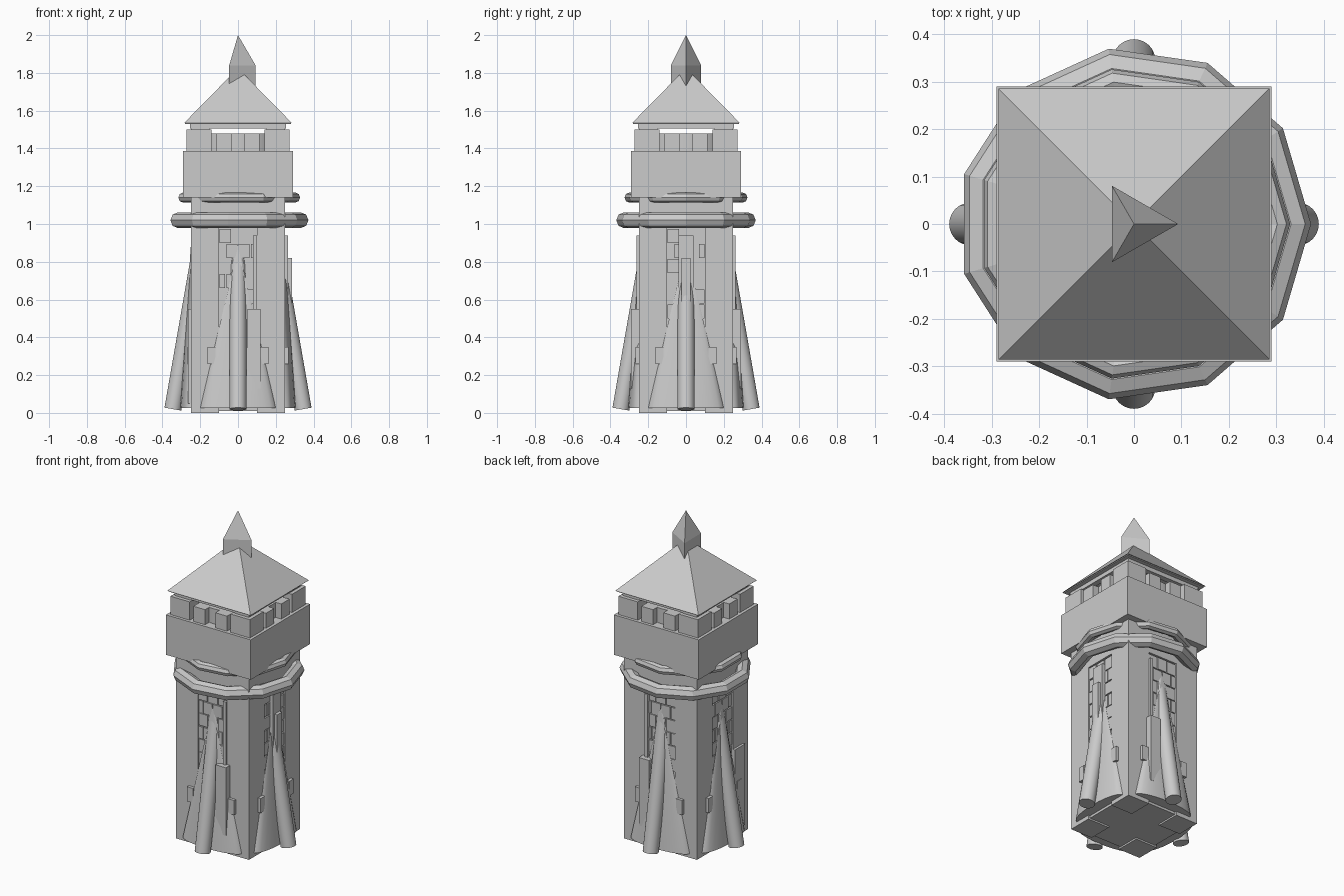
import bpy, math, random
from mathutils import Matrix, Vector

if "Cube" in bpy.data.objects:
    bpy.data.objects.remove(bpy.data.objects["Cube"])

random.seed(4)


def box(name, x0, x1, y0, y1, z0, z1, turn=0.0):
    bpy.ops.mesh.primitive_cube_add(size=1)
    o = bpy.context.object
    o.name = name
    size = Matrix.Diagonal((x1 - x0, y1 - y0, z1 - z0, 1))
    mid = Matrix.Translation(((x0 + x1) / 2, (y0 + y1) / 2, (z0 + z1) / 2))
    o.data.transform(Matrix.Rotation(turn, 4, 'Z') @ mid @ size)
    return o


def cone(name, sides, r1, r2, z0, z1, matrix=None, spin=0.0):
    bpy.ops.mesh.primitive_cone_add(vertices=sides, radius1=r1, radius2=r2, depth=z1 - z0)
    o = bpy.context.object
    o.name = name
    o.data.transform(Matrix.Rotation(spin, 4, 'Z'))
    o.data.transform(Matrix.Translation((0, 0, (z0 + z1) / 2)))
    if matrix:
        o.data.transform(matrix)
    return o


def smooth(o):
    bpy.ops.object.select_all(action='DESELECT')
    o.select_set(True)
    bpy.context.view_layer.objects.active = o
    bpy.ops.object.shade_smooth_by_angle(angle=math.radians(35))


def ring(name, major, minor, z, minor_sides):
    bpy.ops.mesh.primitive_torus_add(major_radius=major, minor_radius=minor,
                                     major_segments=11, minor_segments=minor_sides,
                                     location=(0, 0, z))
    bpy.context.object.name = name
    return bpy.context.object


# Shaft with recessed wall panels between corner piers
box("shaft_core", -.238, .238, -.238, .238, .01, 1.16)
box("shaft_neck", -.25, .25, -.25, .25, .98, 1.16)
for k in range(4):
    box("corner_pier", .1, .25, .1, .25, 0, 1.0, k * math.pi / 2)

# Details repeated on each wall (drawn on the front, then turned)
for k in range(4):
    a = k * math.pi / 2
    turn = Matrix.Rotation(a, 4, 'Z')

    # Staggered bricks in the recess
    for row in range(6):
        z = .5 + row * .08
        cuts = (-.1, -.035, .035, .1) if row % 2 else (-.1, -.065, 0, .065, .1)
        for u, v in zip(cuts, cuts[1:]):
            d = random.uniform(.243, .248)
            box("brick", u + .003, v - .003, -d, -.23, z, z + .074, a)

    # Flattened conical foot
    foot = turn @ Matrix.Translation((0, -.25, 0)) @ Matrix.Diagonal((1, .28, 1, 1))
    smooth(cone("buttress_foot", 24, .2, 0, .025, .88, foot))

    # Leaning round prop
    prop = turn @ Matrix.Translation((0, -.345, .02)) @ Matrix.Rotation(-math.radians(9.9), 4, 'X')
    smooth(cone("leaning_prop", 24, .045, .045, 0, .93, prop))

    # Small stone studs
    for s in (-1, 1):
        box("stone_stud", s * .14 - .021, s * .14 + .021, -.268, -.24, .26, .35, a)

# Vertical planks on the walls
for s in (-1, 1):
    y0, y1 = sorted((s * .29, s * .24))
    box("wide_plank", .05, .12, y0, y1, .13, .55)
    y0, y1 = sorted((s * .262, s * .24))
    box("narrow_plank", .08, .1, y0, y1, .5, .94)
box("right_plank", .24, .266, -.04, .04, .13, .94)
box("right_thick_plank", .24, .285, -.025, .025, .4, .82)
box("left_plank", -.265, -.24, -.2, -.1, .05, .55)

# Eleven-sided collars
ring("large_collar", .331, .042, 1.02, 8)
ring("small_collar", .302, .027, 1.14, 8)

# Parapet block and battlements
box("parapet", -.29, .29, -.29, .29, 1.14, 1.387)
smooth(cone("inner_drum", 32, .235, .235, 1.38, 1.48))
for k in range(4):
    a = k * math.pi / 2
    box("corner_merlon", .14, .272, .14, .272, 1.38, 1.5, a)
    for s in (-1, 1):
        box("middle_merlon", s * .075 - .04, s * .075 + .04, -.272, -.21, 1.38, 1.48, a)
    box("roof_support", .15, .25, .15, .25, 1.49, 1.545, a)
    box("roof_beam", -.255, .255, -.255, -.22, 1.505, 1.54, a)

# Pyramid roof with a thin eave
box("eave", -.28, .28, -.28, .28, 1.53, 1.54)
cone("roof", 4, .285 * math.sqrt(2), 0, 1.535, 1.825, spin=math.pi / 4)

# Three-sided finial
cone("finial_base", 3, .093, .093, 1.72, 1.84, spin=-math.pi / 2)
cone("finial_spike", 3, .093, 0, 1.84, 2.0, spin=-math.pi / 2)
